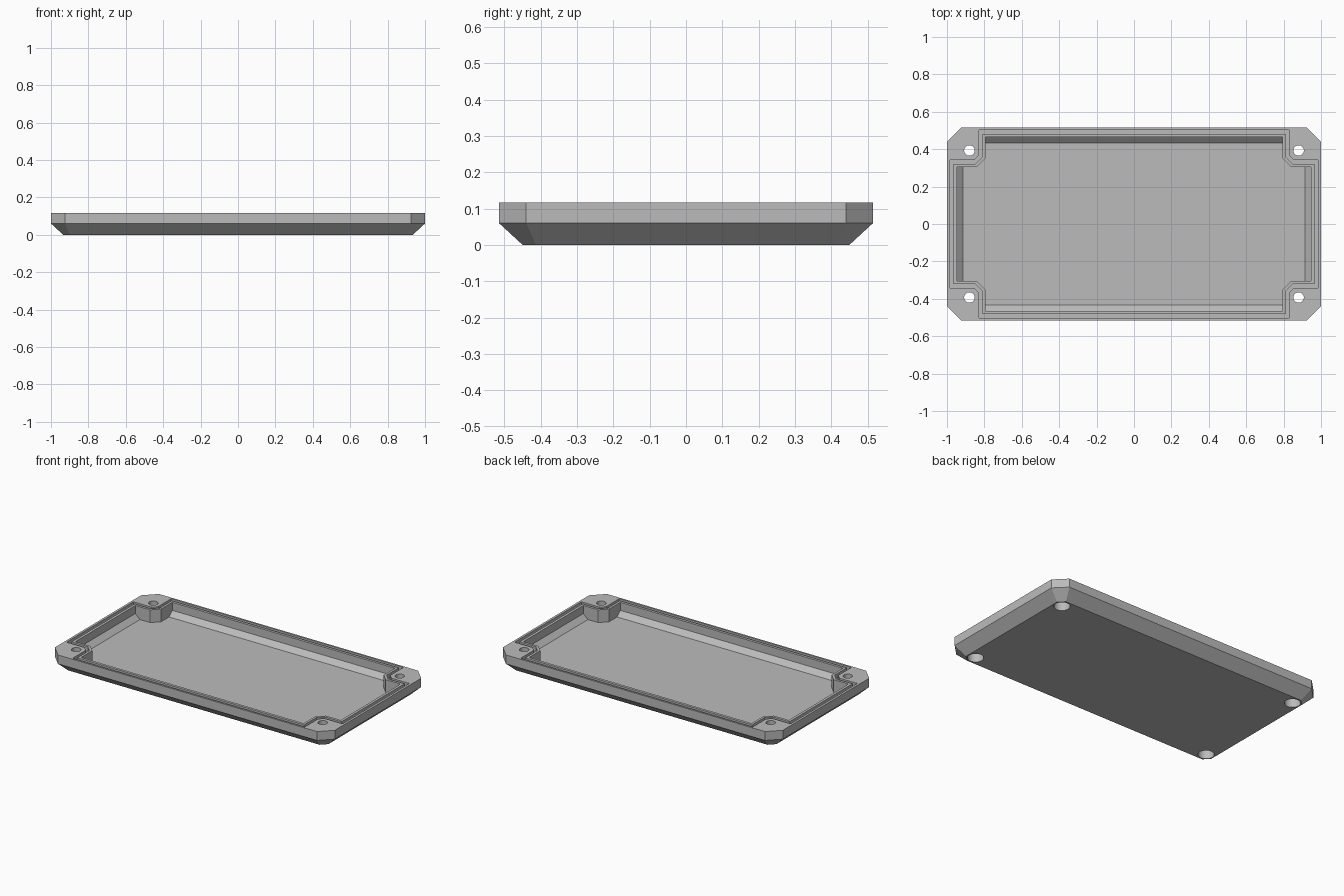
import bpy
import bmesh
from math import radians

cube = bpy.data.objects.get("Cube")
if cube:
    bpy.data.objects.remove(cube, do_unlink=True)

TOP, FLOOR = 0.117, 0.035

grey = bpy.data.materials.new("mid grey")
grey.use_nodes = True
colour = (0.5, 0.5, 0.5, 1)
grey.diffuse_color = colour
grey.node_tree.nodes["Principled BSDF"].inputs["Base Color"].default_value = colour


def mirror_quarter(pts):
    """Turn a first-quadrant run, from +x to +y, into a closed outline."""
    out = []
    for sx, sy in ((1, 1), (-1, 1), (-1, -1), (1, -1)):
        run = pts if sx * sy > 0 else pts[::-1]
        out += [(sx * x, sy * y) for x, y in run]
    return out


def plate_outline(inset):
    x, y, c = 1 - inset, 0.515 - inset, 0.075 - inset * 0.586
    return mirror_quarter([(x, y - c), (x - c, y)])


def cross_outline(inset, slope=0.0):
    # Rectangle whose corners are notched around the screw bosses
    x, y = 0.985 - inset - slope, 0.503 - inset - slope
    nx, ny, c = 0.829 - inset * 0.9, 0.341 - inset * 0.95, 0.027 + inset * 0.5
    return mirror_quarter([(x, ny), (nx + c, ny), (nx, ny + c), (nx, y)])


def loft(name, rings, closed=False):
    """Skin stacked rings; cap the ends, or join last to first when closed."""
    bm = bmesh.new()
    loops = [[bm.verts.new((x, y, z)) for x, y in ring] for ring, z in rings]
    pairs = list(zip(loops, loops[1:]))
    if closed:
        pairs.append((loops[-1], loops[0]))
    else:
        bm.faces.new(loops[0])
        bm.faces.new(loops[-1])
    for a, b in pairs:
        for i in range(len(a)):
            j = (i + 1) % len(a)
            bm.faces.new((a[i], a[j], b[j], b[i]))
    bmesh.ops.recalc_face_normals(bm, faces=bm.faces)
    mesh = bpy.data.meshes.new(name)
    bm.to_mesh(mesh)
    bm.free()
    obj = bpy.data.objects.new(name, mesh)
    bpy.context.collection.objects.link(obj)
    mesh.materials.append(grey)
    return obj


def carve(body, cutter):
    cutter.hide_render = True
    mod = body.modifiers.new("cut", 'BOOLEAN')
    mod.operation, mod.solver, mod.object = 'DIFFERENCE', 'EXACT', cutter
    bpy.context.view_layer.objects.active = body
    bpy.ops.object.modifier_apply(modifier=mod.name)
    bpy.data.objects.remove(cutter, do_unlink=True)


def cylinder(name, x, y, radius, z0, z1):
    bpy.ops.mesh.primitive_cylinder_add(vertices=32, radius=radius, depth=z1 - z0,
                                        location=(x, y, (z0 + z1) / 2))
    obj = bpy.context.object
    obj.name = name
    obj.data.materials.append(grey)
    return obj


# Lid shell with bevelled underside
lid = loft("enclosure_lid", [(plate_outline(0.065), 0), (plate_outline(0), 0.06),
                             (plate_outline(0), TOP)])

# Recess with sloped long and short sides, leaving corner bosses
inner = cross_outline(0.038)
carve(lid, loft("recess_cutter", [(cross_outline(0.038, 0.033), FLOOR),
                                  (inner, 0.065), (inner, 0.2)]))

# Seal groove around the rim
outer, lip = cross_outline(0), cross_outline(0.021)
carve(lid, loft("groove_cutter", [(outer, 0.085), (outer, 0.2), (lip, 0.2),
                                  (lip, 0.085)], closed=True))

# Screw holes, counterbored from below
for sx in (-1, 1):
    for sy in (-1, 1):
        x, y = sx * 0.88, sy * 0.393
        carve(lid, cylinder("screw_hole", x, y, 0.028, -0.1, 0.2))
        carve(lid, cylinder("counterbore", x, y, 0.048, -0.1, 0.06))

# Crisp flat panels, smooth round bores
bpy.ops.object.select_all(action='DESELECT')
lid.select_set(True)
bpy.context.view_layer.objects.active = lid
bpy.ops.object.shade_smooth_by_angle(angle=radians(25))
